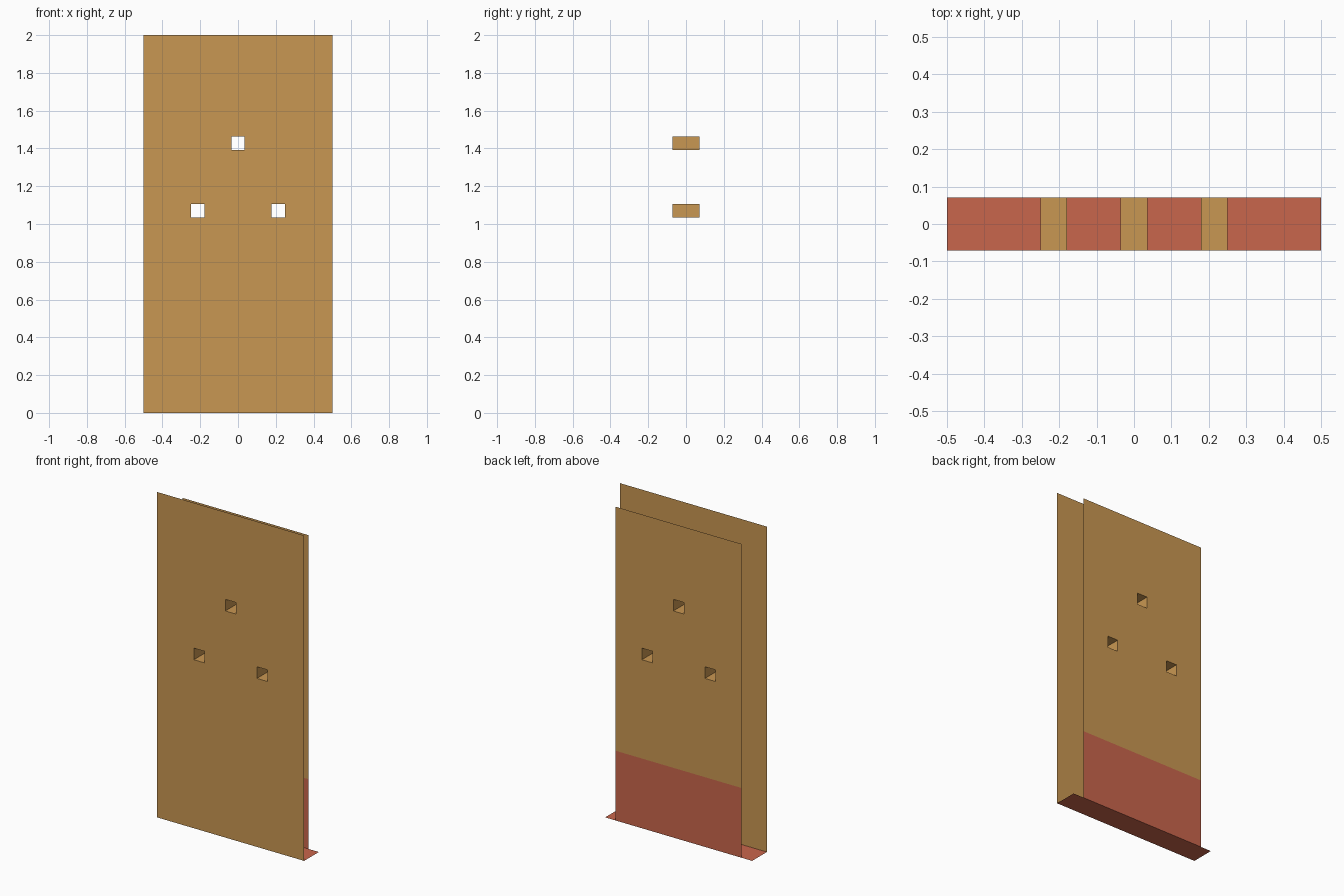
import bpy, bmesh

if "Cube" in bpy.data.objects:
    bpy.data.objects.remove(bpy.data.objects["Cube"])

U = 1 / 28          # base module of the model
D = 2 * U           # half depth

def material(name, rgb):
    m = bpy.data.materials.new(name)
    m.diffuse_color = (*rgb, 1)
    m.use_nodes = True
    m.node_tree.nodes["Principled BSDF"].inputs["Base Color"].default_value = m.diffuse_color
    return m

tan = material("tan_wood", (0.584, 0.309, 0.084))
red = material("brick_red", (0.584, 0.133, 0.072))

# Square openings: centre x, centre z (half size U)
holes = [(0, 40 * U), (-6 * U, 30 * U), (6 * U, 30 * U)]

def finish(name, bm, mats):
    bmesh.ops.remove_doubles(bm, verts=bm.verts, dist=1e-5)
    me = bpy.data.meshes.new(name)
    bm.to_mesh(me)
    bm.free()
    for m in mats:
        me.materials.append(m)
    ob = bpy.data.objects.new(name, me)
    bpy.context.collection.objects.link(ob)
    return ob

def quad(bm, pts):
    return bm.faces.new([bm.verts.new(p) for p in pts])

def panel(name, y, half_w, height, red_height=0):
    """Thin upright sheet, cut on a grid so the openings stay empty."""
    xs = sorted({-half_w, half_w} | {x + s * U for x, _ in holes for s in (-1, 1)})
    zs = sorted({0, red_height, height} | {z + s * U for z in (30 * U, 40 * U) for s in (-1, 1)})
    bm = bmesh.new()
    for x0, x1 in zip(xs, xs[1:]):
        for z0, z1 in zip(zs, zs[1:]):
            cx, cz = (x0 + x1) / 2, (z0 + z1) / 2
            if any(abs(cx - hx) < U and abs(cz - hz) < U for hx, hz in holes):
                continue
            pts = [(x0, y, z0), (x1, y, z0), (x1, y, z1), (x0, y, z1)]
            f = quad(bm, pts if y < 0 else pts[::-1])
            f.material_index = int(cz < red_height)   # painted lower band
    finish(name, bm, [tan, red])

# Front and back sheets; the back one is inset and has a red foot band
panel("front_panel", -D, 0.5, 2.0)
panel("back_panel", D, 0.5 - D, 2.0 - D, 12 * U)

# Base plate
bm = bmesh.new()
quad(bm, [(-0.5, -D, 0), (-0.5, D, 0), (0.5, D, 0), (0.5, -D, 0)])
finish("base_plate", bm, [red])

# Square sleeves lining each opening through the depth
for i, (hx, hz) in enumerate(holes):
    bm = bmesh.new()
    ring = [(hx - U, hz - U), (hx + U, hz - U), (hx + U, hz + U), (hx - U, hz + U)]
    for (x0, z0), (x1, z1) in zip(ring, ring[1:] + ring[:1]):
        quad(bm, [(x0, -D, z0), (x1, -D, z1), (x1, D, z1), (x0, D, z0)])
    finish(f"opening_sleeve_{i + 1}", bm, [tan])
